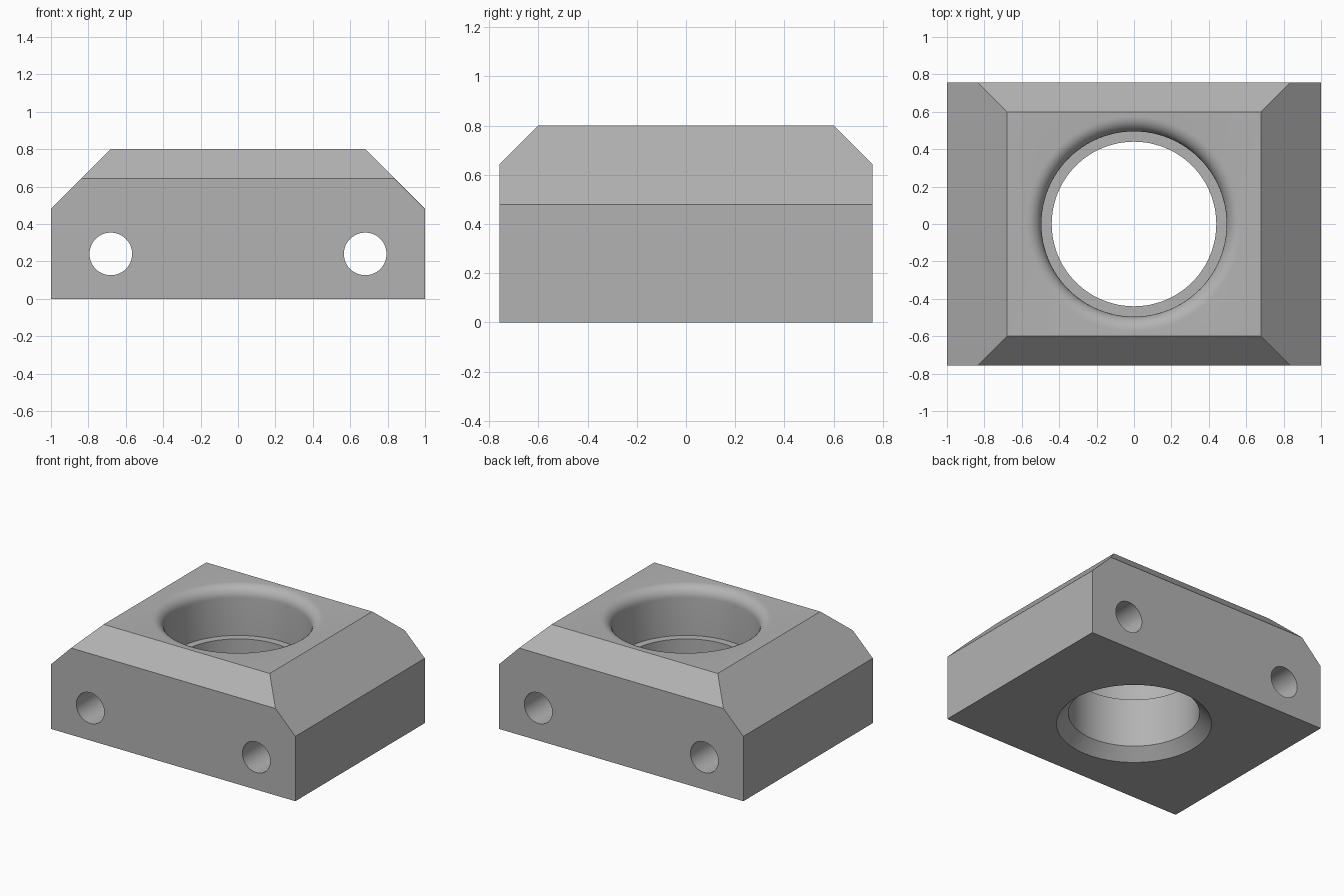
import bpy, bmesh, math

if "Cube" in bpy.data.objects:
    bpy.data.objects.remove(bpy.data.objects["Cube"])

grey = bpy.data.materials.new("plain grey")
grey.use_nodes = True
colour = (0.45, 0.45, 0.45, 1)
grey.diffuse_color = colour
grey.node_tree.nodes["Principled BSDF"].inputs["Base Color"].default_value = colour

HX, HY, TOP = 1.0, 0.757, 0.8


def finish(name, bm):
    bmesh.ops.recalc_face_normals(bm, faces=bm.faces)
    mesh = bpy.data.meshes.new(name)
    bm.to_mesh(mesh)
    bm.free()
    mesh.materials.append(grey)
    obj = bpy.data.objects.new(name, mesh)
    bpy.context.collection.objects.link(obj)
    return obj


def lathe(name, profile, segments=96):
    """Closed solid turned around z from (radius, height) points."""
    bm = bmesh.new()
    rings = []
    for r, z in profile:
        rings.append([bm.verts.new((r * math.cos(math.tau * i / segments),
                                    r * math.sin(math.tau * i / segments), z))
                      for i in range(segments)])
    for a, b in zip(rings, rings[1:]):
        for i in range(segments):
            j = (i + 1) % segments
            bm.faces.new((a[i], a[j], b[j], b[i]))
    bm.faces.new(rings[0])
    bm.faces.new(rings[-1])
    return finish(name, bm)


def cut(target, cutter):
    mod = target.modifiers.new("cut", 'BOOLEAN')
    mod.operation = 'DIFFERENCE'
    mod.solver = 'EXACT'
    mod.object = cutter
    bpy.context.view_layer.objects.active = target
    bpy.ops.object.modifier_apply(modifier=mod.name)
    bpy.data.objects.remove(cutter)


# Block: box with its four top edges sliced off at 45 degrees
bm = bmesh.new()
bmesh.ops.create_cube(bm, size=1)
for v in bm.verts:
    v.co = (v.co.x * 2 * HX, v.co.y * 2 * HY, (v.co.z + 0.5) * TOP)
for sign in (-1, 1):
    for point, normal in (((sign * 0.68, 0, TOP), (sign, 0, 1)),
                          ((0, sign * 0.6, TOP), (0, sign, 1))):
        bmesh.ops.bisect_plane(bm, geom=bm.verts[:] + bm.edges[:] + bm.faces[:],
                               plane_co=point, plane_no=normal, clear_outer=True)
        bmesh.ops.holes_fill(bm, edges=[e for e in bm.edges if e.is_boundary])
block = finish("drilled_block", bm)

# Stepped bore: bottom chamfer, ledge and rounded top lip
BORE, UPPER, LEDGE, LIP = 0.44, 0.495, 0.44, 0.08
profile = [(BORE + 0.1, -0.02), (BORE, 0.08), (BORE, LEDGE), (UPPER, LEDGE)]
for k in range(9):
    a = math.pi / 2 * k / 8
    profile.append((UPPER + LIP * (1 - math.cos(a)),
                    TOP - LIP + LIP * math.sin(a)))
profile.append((UPPER + LIP, TOP + 0.1))
cut(block, lathe("bore_cutter", profile))

# Two cross holes running front to back
for x in (-0.68, 0.68):
    drill = lathe("drill_cutter", [(0.114, -1), (0.114, 1)], 48)
    drill.rotation_euler.x = math.pi / 2
    drill.location = (x, 0, 0.24)
    bpy.context.view_layer.update()
    cut(block, drill)

bpy.ops.object.select_all(action='DESELECT')
block.select_set(True)
bpy.context.view_layer.objects.active = block
bpy.ops.object.shade_smooth_by_angle(angle=math.radians(25))
